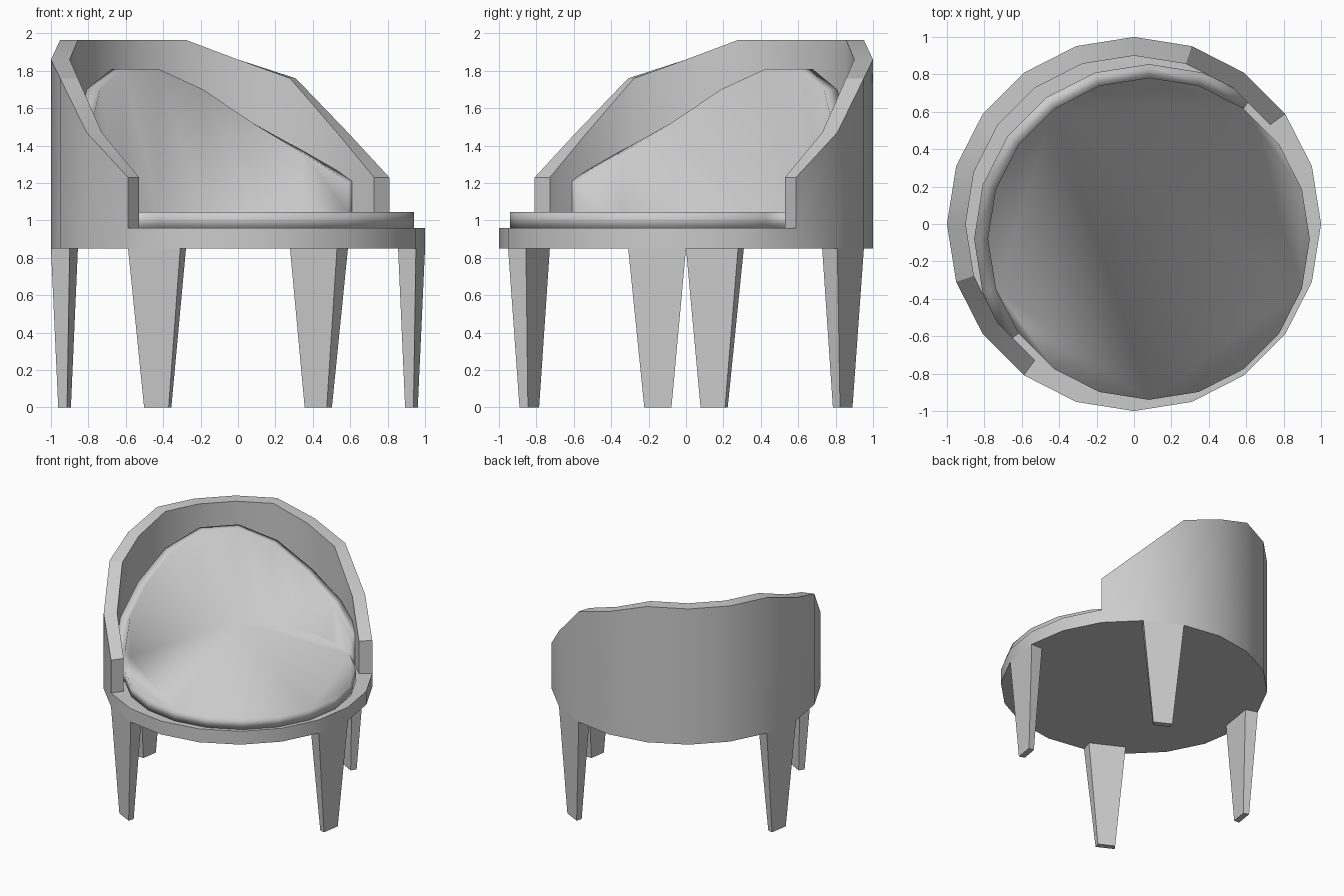
import bpy, bmesh, math

if "Cube" in bpy.data.objects:
    bpy.data.objects.remove(bpy.data.objects["Cube"])

N = 20  # sides of every ring


def ring_pt(i, r, c=(0, 0)):
    a = math.radians(18 * i)
    return c[0] + r * math.cos(a), c[1] + r * math.sin(a)


def finish(bm, name, smooth_angle=None):
    bmesh.ops.recalc_face_normals(bm, faces=bm.faces)
    me = bpy.data.meshes.new(name)
    bm.to_mesh(me)
    bm.free()
    ob = bpy.data.objects.new(name, me)
    bpy.context.collection.objects.link(ob)
    if smooth_angle:
        bpy.ops.object.select_all(action='DESELECT')
        bpy.context.view_layer.objects.active = ob
        ob.select_set(True)
        bpy.ops.object.shade_smooth_by_angle(angle=math.radians(smooth_angle))
    return ob


def mirrored(half):
    return half + half[::-1]


# Tub shell: round base with a sloping wall over part of the rim
Z0, Z1 = 0.85, 0.96
wall = range(2, 14)
heights = dict(zip(wall, mirrored([1.23, 1.47, 1.76, 1.86, 1.965, 1.965])))
bm = bmesh.new()
low = [bm.verts.new((*ring_pt(i, 1), Z0)) for i in range(N)]
rim = [bm.verts.new((*ring_pt(i, 1), Z1)) for i in range(N)]
inn = {i: bm.verts.new((*ring_pt(i, 0.9), Z1)) for i in wall}
top_out = {i: bm.verts.new((*ring_pt(i, 1), heights[i])) for i in wall}
top_in = {i: bm.verts.new((*ring_pt(i, 0.9), heights[i])) for i in wall}
bm.faces.new(low)
for i in range(N):
    j = (i + 1) % N
    bm.faces.new((low[i], low[j], rim[j], rim[i]))
for i in list(wall)[:-1]:
    j = i + 1
    bm.faces.new((rim[i], rim[j], top_out[j], top_out[i]))
    bm.faces.new((top_out[i], top_out[j], top_in[j], top_in[i]))
    bm.faces.new((top_in[i], top_in[j], inn[j], inn[i]))
for i in (2, 13):
    bm.faces.new((rim[i], top_out[i], top_in[i], inn[i]))
bm.faces.new([inn[i] for i in wall] + [rim[i % N] for i in range(13, 23)])
finish(bm, "tub_shell", 25)

# Cushion: seat pad and curved back pad in one soft piece
C, RI, RO, ZS = (0.08, -0.08), 0.86, 0.935, 1.045
back = range(3, 13)
heights = dict(zip(back, mirrored([1.21, 1.36, 1.52, 1.70, 1.81])))
front = [i % N for i in range(12, 24)]
bm = bmesh.new()
seat = [bm.verts.new((*ring_pt(i, RI, C), ZS)) for i in range(N)]
base = {i: bm.verts.new((*ring_pt(i, RI, C), Z1)) for i in front}
out_low = {i: bm.verts.new((*ring_pt(i, RO, C), Z1)) for i in back}
out_top = {i: bm.verts.new((*ring_pt(i, RO, C), heights[i])) for i in back}
in_top = {i: bm.verts.new((*ring_pt(i, RI, C), heights[i])) for i in back}
bm.faces.new(seat)
bm.faces.new([base[i] for i in front] + [out_low[i] for i in back])
for i, j in zip(front, front[1:]):
    bm.faces.new((base[i], base[j], seat[j], seat[i]))
for i in list(back)[:-1]:
    j = i + 1
    bm.faces.new((seat[i], seat[j], in_top[j], in_top[i]))
    bm.faces.new((in_top[i], in_top[j], out_top[j], out_top[i]))
    bm.faces.new((out_top[i], out_top[j], out_low[j], out_low[i]))
for i in (3, 12):
    bm.faces.new((base[i], seat[i], in_top[i], out_top[i], out_low[i]))
finish(bm, "cushion", 180)

# Tapered legs, each under one side of the base ring
for name, i in (("back_right_leg", 3), ("left_leg", 9), ("front_left_leg", 13), ("right_leg", 19)):
    quad = [ring_pt(i, 1), ring_pt(i + 1, 1), ring_pt(i + 1, 0.9), ring_pt(i, 0.9)]
    cx, cy = (sum(p[k] for p in quad) / 4 for k in (0, 1))
    bm = bmesh.new()
    up = [bm.verts.new((x, y, Z0)) for x, y in quad]
    dn = [bm.verts.new((cx + (x - cx) * 0.47, cy + (y - cy) * 0.47, 0)) for x, y in quad]
    bm.faces.new(up)
    bm.faces.new(dn)
    for a in range(4):
        b = (a + 1) % 4
        bm.faces.new((up[a], up[b], dn[b], dn[a]))
    finish(bm, name)
